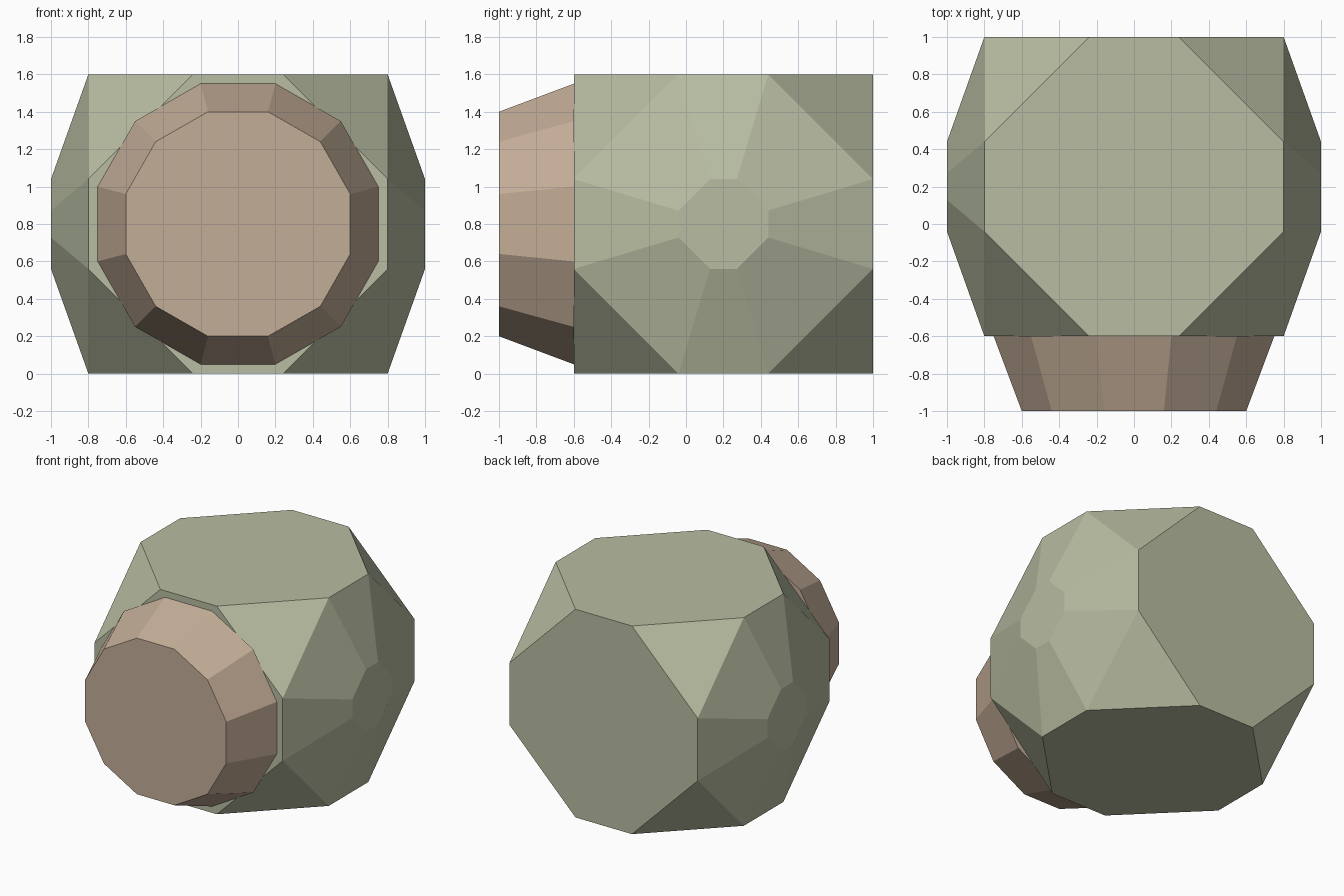
import bpy, bmesh
from mathutils import Matrix, Vector

if "Cube" in bpy.data.objects:
    bpy.data.objects.remove(bpy.data.objects["Cube"])


def add_object(name, bm, color):
    bmesh.ops.recalc_face_normals(bm, faces=bm.faces[:])
    mesh = bpy.data.meshes.new(name)
    bm.to_mesh(mesh)
    bm.free()
    mat = bpy.data.materials.new(name + "_color")
    mat.diffuse_color = color
    mat.use_nodes = True
    mat.node_tree.nodes["Principled BSDF"].inputs["Base Color"].default_value = mat.diffuse_color
    mesh.materials.append(mat)
    obj = bpy.data.objects.new(name, mesh)
    bpy.context.collection.objects.link(obj)
    return obj


# Body: cube with cut corners, each side face drawn out to a small octagon
bm = bmesh.new()
bmesh.ops.create_cube(bm, size=1.6)
bmesh.ops.bevel(bm, geom=bm.verts[:], offset=0.56, offset_type='OFFSET',
                segments=1, profile=0.5, affect='VERTICES')
bm.normal_update()
sides = [f for f in bm.faces if abs(f.normal.x) > 0.99]
caps = bmesh.ops.extrude_discrete_faces(bm, faces=sides)["faces"]
for cap in caps:
    for v in cap.verts:
        v.co = Vector((v.co.x * 1.25, v.co.y * 0.3, v.co.z * 0.3))
bmesh.ops.translate(bm, verts=bm.verts[:], vec=(0, 0.2, 0.8))
add_object("body", bm, (0.48, 0.51, 0.36, 1))

# Front collar: tapered twelve-sided drum, wider where it meets the body
quarter = [(0.6, 0.16), (0.44, 0.44), (0.16, 0.6)]
half = quarter + [(-x, z) for x, z in reversed(quarter)]
ring = half + [(-x, -z) for x, z in half]
bm = bmesh.new()
front = [bm.verts.new((x, -1.0, z + 0.8)) for x, z in ring]
back = [bm.verts.new((x * 1.25, -0.6, z * 1.25 + 0.8)) for x, z in ring]
bm.faces.new(front)
bm.faces.new(back[::-1])
for i in range(12):
    j = (i + 1) % 12
    bm.faces.new((front[i], front[j], back[j], back[i]))
add_object("front_drum", bm, (0.55, 0.42, 0.31, 1))
